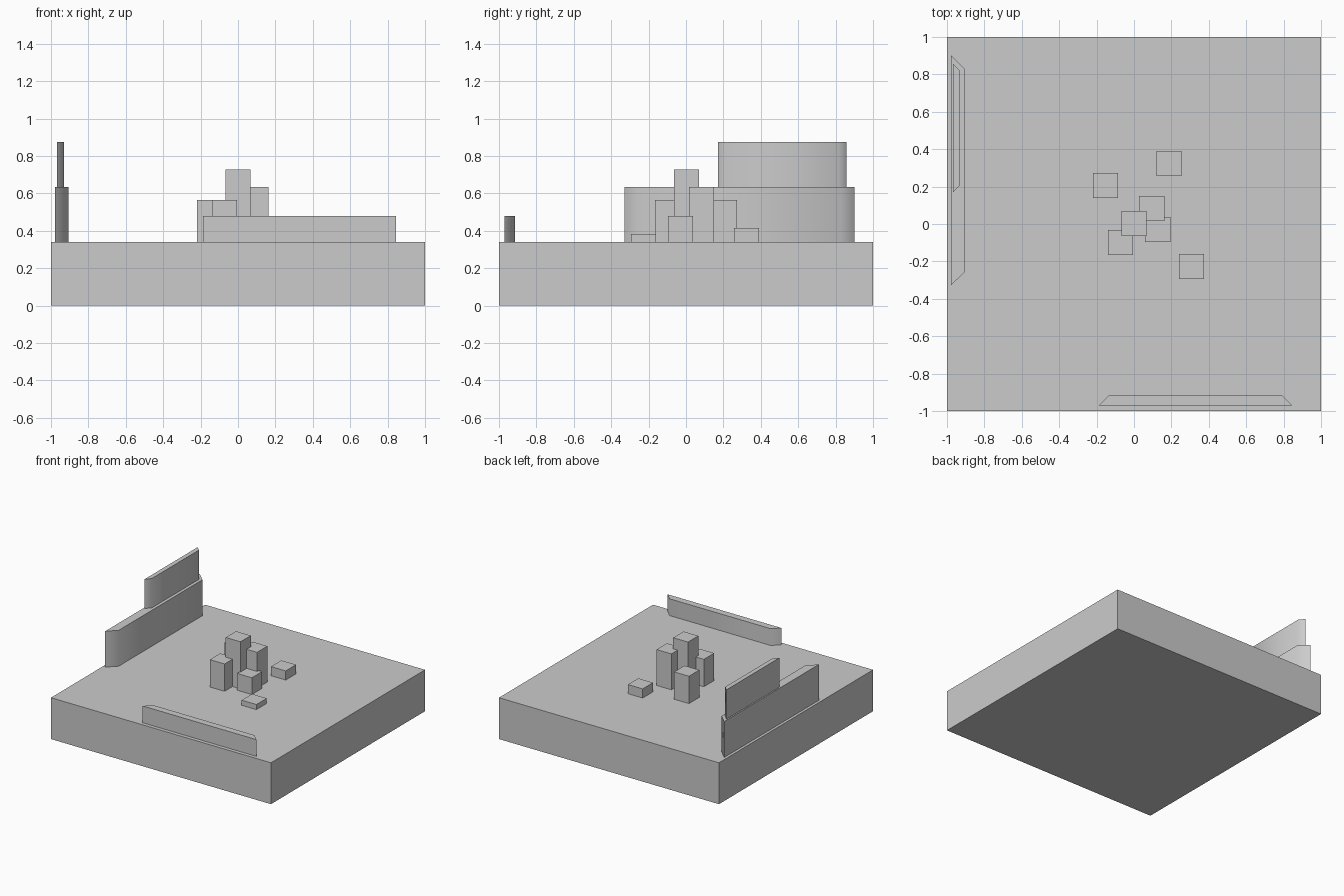
import bpy, bmesh, math
from mathutils import Vector

if "Cube" in bpy.data.objects:
    bpy.data.objects.remove(bpy.data.objects["Cube"])

BASE_TOP = 0.34


def prism(name, outline, z0, z1, smooth=False):
    """Extrude a flat outline (counter-clockwise) from z0 up to z1."""
    bm = bmesh.new()
    face = bm.faces.new([bm.verts.new((x, y, z0)) for x, y in outline])
    ext = bmesh.ops.extrude_face_region(bm, geom=[face], use_keep_orig=True)
    top = [v for v in ext["geom"] if isinstance(v, bmesh.types.BMVert)]
    bmesh.ops.translate(bm, verts=top, vec=Vector((0, 0, z1 - z0)))
    bmesh.ops.recalc_face_normals(bm, faces=bm.faces)
    mesh = bpy.data.meshes.new(name)
    bm.to_mesh(mesh)
    bm.free()
    obj = bpy.data.objects.new(name, mesh)
    bpy.context.collection.objects.link(obj)
    if smooth:
        bpy.ops.object.select_all(action='DESELECT')
        obj.select_set(True)
        bpy.context.view_layer.objects.active = obj
        bpy.ops.object.shade_smooth_by_angle(angle=math.radians(60))
    return obj


def box(name, cx, cy, size, z0, z1):
    h = size / 2
    return prism(name, [(cx - h, cy - h), (cx + h, cy - h),
                        (cx + h, cy + h), (cx - h, cy + h)], z0, z1)


def left_wall(name, x_out, x_in, y0, y1, inset, z0, z1):
    return prism(name, [(x_out, y0), (x_in, y0 + inset),
                        (x_in, y1 - inset), (x_out, y1)], z0, z1, True)


# Square base slab
box("base", 0, 0, 2, 0, BASE_TOP)

# Cluster of square pillars: x, y, top height
pillars = [(0, 0.003, 0.727), (-0.072, -0.1, 0.565), (0.095, 0.083, 0.635),
           (0.127, -0.03, 0.478), (-0.152, 0.207, 0.565),
           (0.187, 0.324, 0.415), (0.307, -0.228, 0.382)]
for i, (x, y, top) in enumerate(pillars):
    box(f"pillar_{i + 1}", x, y, 0.134, BASE_TOP, top)

# Stepped wall along the left edge, ends chamfered towards the inside
left_wall("left_wall_lower", -0.978, -0.905, -0.328, 0.902, 0.072, BASE_TOP, 0.635)
left_wall("left_wall_upper", -0.967, -0.93, 0.17, 0.857, 0.037, 0.635, 0.876)

# Low wall along the front edge
prism("front_wall", [(-0.187, -0.97), (0.846, -0.97),
                     (0.79, -0.914), (-0.131, -0.914)], BASE_TOP, 0.478, True)
